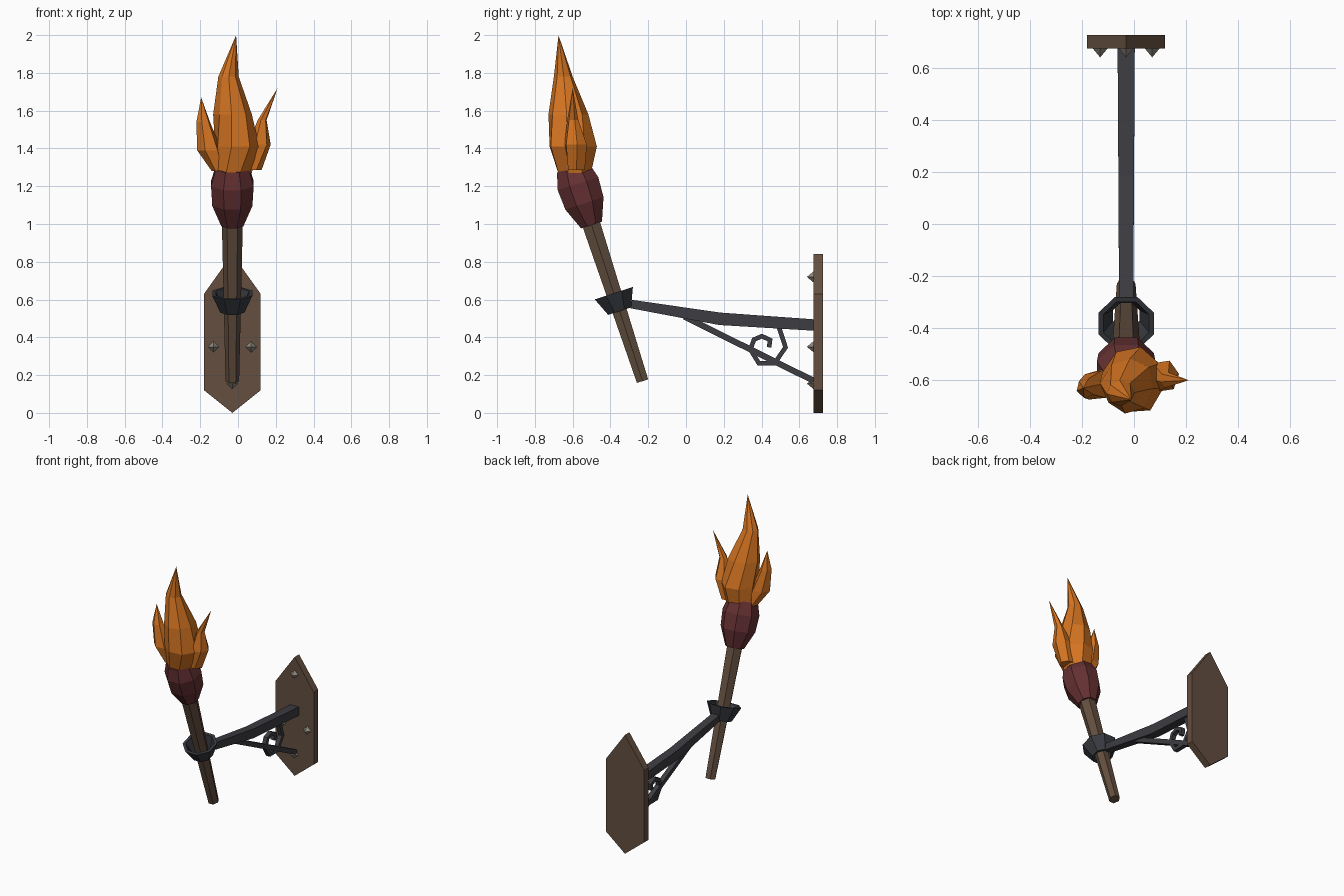
import bpy, bmesh, math, random
from mathutils import Vector, Matrix

if "Cube" in bpy.data.objects:
    bpy.data.objects.remove(bpy.data.objects["Cube"])
random.seed(4)
CX = -0.03  # centre plane of the bracket


def material(name, rgb):
    m = bpy.data.materials.new(name)
    m.use_nodes = True
    m.diffuse_color = (*rgb, 1)
    m.node_tree.nodes["Principled BSDF"].inputs["Base Color"].default_value = (*rgb, 1)
    return m


WOOD = material("brown wood", (0.125, 0.077, 0.049))
IRON = material("dark iron", (0.047, 0.046, 0.054))
COLLAR = material("blackened iron", (0.038, 0.041, 0.049))
STEEL = material("stud metal", (0.27, 0.25, 0.21))
CLOTH = material("dark red cloth", (0.13, 0.03, 0.032))
FLAME = material("orange flame", (0.68, 0.18, 0.016))


def finish(name, bm, mat):
    bmesh.ops.recalc_face_normals(bm, faces=bm.faces)
    me = bpy.data.meshes.new(name)
    bm.to_mesh(me)
    bm.free()
    me.materials.append(mat)
    ob = bpy.data.objects.new(name, me)
    bpy.context.collection.objects.link(ob)
    return ob


def loft(name, mat, rings, n, matrix=None, caps=True, twist=0, jitter=0, closed=False):
    """Skin rings of (x, y, z, rx, ry); zero radius makes a point."""
    bm = bmesh.new()
    loops = []
    for k, (x, y, z, rx, ry) in enumerate(rings):
        loop = []
        for i in range(n if rx else 1):
            a = 2 * math.pi * (i + 0.5) / n + math.pi / 2 + twist * k
            j = 1 + random.uniform(-jitter, jitter)
            loop.append(bm.verts.new((x + rx * j * math.cos(a), y + ry * j * math.sin(a), z)))
        loops.append(loop)
    pairs = list(zip(loops, loops[1:]))
    if closed:
        pairs.append((loops[-1], loops[0]))
    for a, b in pairs:
        for i in range(n):
            j = (i + 1) % n
            bm.faces.new([a[i], a[j], b[0]] if len(b) == 1 else [a[i], a[j], b[j], b[i]])
    if caps and not closed:
        for loop in (loops[0], loops[-1]):
            if len(loop) > 1:
                bm.faces.new(loop)
    if matrix:
        bm.transform(matrix)
    return finish(name, bm, mat)


def bar(name, mat, path, thick, width):
    """Mitred rectangular bar along (y, z) points."""
    bm = bmesh.new()
    pts = [Vector(p) for p in path]
    rows = []
    for i, p in enumerate(pts):
        d0 = (p - pts[max(i - 1, 0)]).normalized()
        d1 = (pts[min(i + 1, len(pts) - 1)] - p).normalized()
        t = (d0 + d1).normalized()
        side = Vector((-t.y, t.x)) * thick[i] / 2 / max(0.5, t.dot(d1 if d1.length else d0))
        rows.append([bm.verts.new((CX + sx * width[i] / 2, *(p + side * s)))
                     for sx, s in ((-1, -1), (1, -1), (1, 1), (-1, 1))])
    for a, b in zip(rows, rows[1:]):
        for i in range(4):
            j = (i + 1) % 4
            bm.faces.new((a[i], a[j], b[j], b[i]))
    bm.faces.new(rows[0])
    bm.faces.new(rows[-1])
    return finish(name, bm, mat)


# Wall plate: pointed six-sided board
bm = bmesh.new()
outline = [(0, 0), (0.15, 0.12), (0.15, 0.63), (0, 0.84), (-0.15, 0.63), (-0.15, 0.12)]
face = bm.faces.new([bm.verts.new((CX + x, 0.675, z)) for x, z in outline])
new = bmesh.ops.extrude_face_region(bm, geom=[face])["geom"]
bmesh.ops.translate(bm, vec=(0, 0.05, 0), verts=[v for v in new if isinstance(v, bmesh.types.BMVert)])
finish("wall_plate", bm, WOOD)

# Pyramid studs on the plate
for i, (x, z) in enumerate([(-0.1, 0.35), (0.1, 0.35), (0, 0.72), (0, 0.155)]):
    place = Matrix.Translation((CX + x, 0.676, z)) @ Matrix.Rotation(math.pi / 2, 4, 'X') \
        @ Matrix.Rotation(math.pi / 4, 4, 'Z')
    loft(f"stud_{i + 1}", STEEL, [(0, 0, 0, 0.03, 0.03), (0, 0, 0.036, 0, 0)], 4, place)

# Bracket: arm, diagonal strut and curl
bar("bracket_arm", IRON, [(-0.29, 0.576), (0.18, 0.498), (0.68, 0.465)],
    [0.045, 0.066, 0.06], [0.055, 0.06, 0.066])
bar("bracket_strut", IRON, [(-0.01, 0.51), (0.68, 0.168)], [0.032] * 2, [0.034] * 2)
curl = [(0.49, 0.46), (0.527, 0.347), (0.47, 0.264), (0.385, 0.264), (0.341, 0.335),
        (0.36, 0.388), (0.402, 0.406), (0.445, 0.386), (0.44, 0.347)]
bar("bracket_curl", IRON, curl, [0.024] * 9, [0.03] * 9)

# Torch parts share one leaning axis
lean = Matrix.Translation((CX, -0.23, 0.168)) @ Matrix.Rotation(math.radians(18.1), 4, 'X')


def turned(name, mat, profile, n, **kw):
    return loft(name, mat, [(0, 0, z, r, r) for z, r in profile], n, lean, **kw)


turned("torch_handle", WOOD, [(0, 0.036), (0.95, 0.057)], 6)
turned("torch_wrap", CLOTH, [(0.87, 0.063), (0.99, 0.115), (1.1, 0.122), (1.19, 0.095)], 8)
turned("torch_collar", COLLAR, [(0.39, 0.069), (0.49, 0.115), (0.49, 0.095), (0.39, 0.055)],
       8, closed=True)

# Flames
loft("main_flame", FLAME, [(-0.025, -0.59, 1.27, 0.1, 0.095), (-0.005, -0.6, 1.41, 0.128, 0.132),
     (-0.025, -0.622, 1.58, 0.1, 0.106), (-0.052, -0.65, 1.78, 0.053, 0.05),
     (-0.01, -0.675, 2.0, 0, 0)], 8, twist=0.15, jitter=0.07)
loft("right_flame", FLAME, [(-0.1, -0.6, 1.28, 0.04, 0.05), (-0.15, -0.62, 1.39, 0.064, 0.058),
     (-0.183, -0.63, 1.54, 0.038, 0.038), (-0.195, -0.63, 1.67, 0, 0)], 6, twist=0.15, jitter=0.05)
loft("left_flame", FLAME, [(0.07, -0.58, 1.285, 0.053, 0.05), (0.113, -0.585, 1.42, 0.062, 0.062),
     (0.127, -0.598, 1.55, 0.025, 0.03), (0.21, -0.6, 1.72, 0, 0)], 6, twist=0.15, jitter=0.05)
